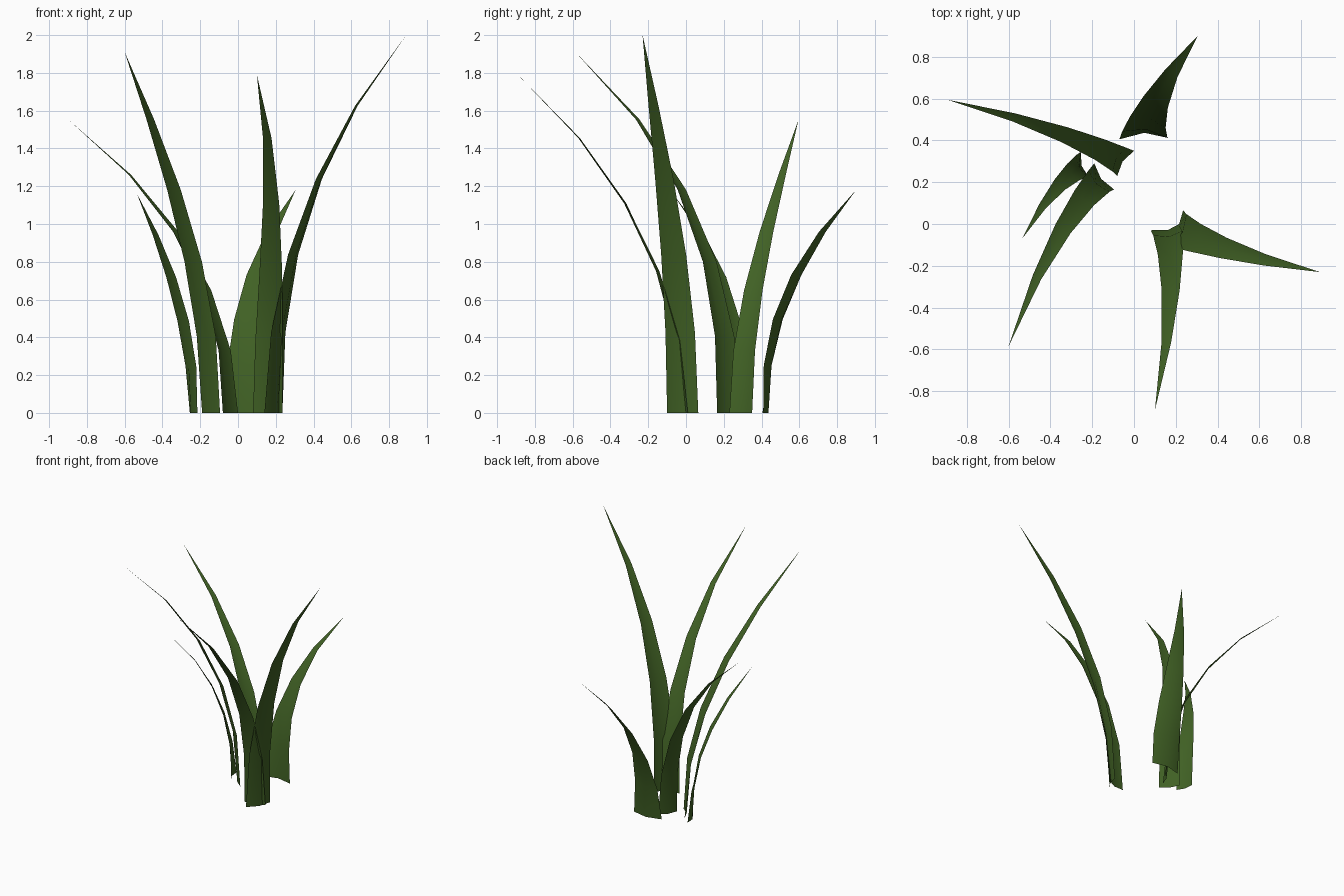
import bpy
import bmesh
from mathutils import Vector

cube = bpy.data.objects.get("Cube")
if cube:
    bpy.data.objects.remove(cube, do_unlink=True)

# Leaf colour
leaf_green = bpy.data.materials.new("leaf_green")
leaf_green.use_nodes = True
colour = (0.052, 0.12, 0.018, 1)
leaf_green.diffuse_color = colour
shader = leaf_green.node_tree.nodes["Principled BSDF"]
shader.inputs["Base Color"].default_value = colour
shader.inputs["Roughness"].default_value = 0.9

SEGMENTS = 5
FOLD = 0.12  # depth of the centre crease relative to the width


def blade(name, edge_a, edge_b, tip):
    """Creased, tapering leaf that arches from its base edges to its tip."""
    a, b, tip = Vector(edge_a), Vector(edge_b), Vector(tip)
    base, width = (a + b) / 2, (b - a).length
    reach = tip.xy - base
    out = Vector((b.y - a.y, a.x - b.x)).normalized()
    if out.dot(reach) < 0:
        out = -out
    side = Vector((-out.y, out.x))
    arch = out * reach.dot(out)
    drift = side * reach.dot(side)
    bm = bmesh.new()
    rows = []
    for i in range(SEGMENTS):
        t = i / SEGMENTS
        # Outward arch plus a later sideways drift, with the leaf turning along it
        mid = base + arch * t**2 + drift * t**3
        ahead = (arch * 2 + drift * 3 * t).normalized()
        across = Vector((-ahead.y, ahead.x))
        w = width * (1 - t**1.5)
        z = tip.z * t * (1.08 - 0.08 * t)
        points = (mid - across * w / 2, mid + ahead * w * FOLD, mid + across * w / 2)
        rows.append([bm.verts.new((p.x, p.y, z)) for p in points])
    for low, high in zip(rows, rows[1:]):
        for j in range(2):
            bm.faces.new((low[j], high[j], high[j + 1], low[j + 1]))
    end = bm.verts.new(tip)
    for j in range(2):
        bm.faces.new((rows[-1][j], end, rows[-1][j + 1]))
    for face in bm.faces:
        face.smooth = True
    mesh = bpy.data.meshes.new(name)
    bm.to_mesh(mesh)
    bm.free()
    mesh.materials.append(leaf_green)
    bpy.context.collection.objects.link(bpy.data.objects.new(name, mesh))


# Six leaves: two base edge points (x, y) and the tip (x, y, z)
blade("back_blade", (-0.07, 0.405), (0.17, 0.41), (0.305, 0.9, 1.18))
blade("back_right_blade", (-0.08, 0.23), (0.0, 0.35), (-0.895, 0.595, 1.55))
blade("short_right_blade", (-0.255, 0.345), (-0.215, 0.22), (-0.535, -0.07, 1.16))
blade("front_right_blade", (-0.19, 0.29), (-0.095, 0.165), (-0.6, -0.585, 1.91))
blade("left_blade", (0.14, -0.1), (0.235, 0.065), (0.89, -0.23, 2.0))
blade("front_blade", (0.08, -0.03), (0.235, 0.01), (0.1, -0.89, 1.79))
